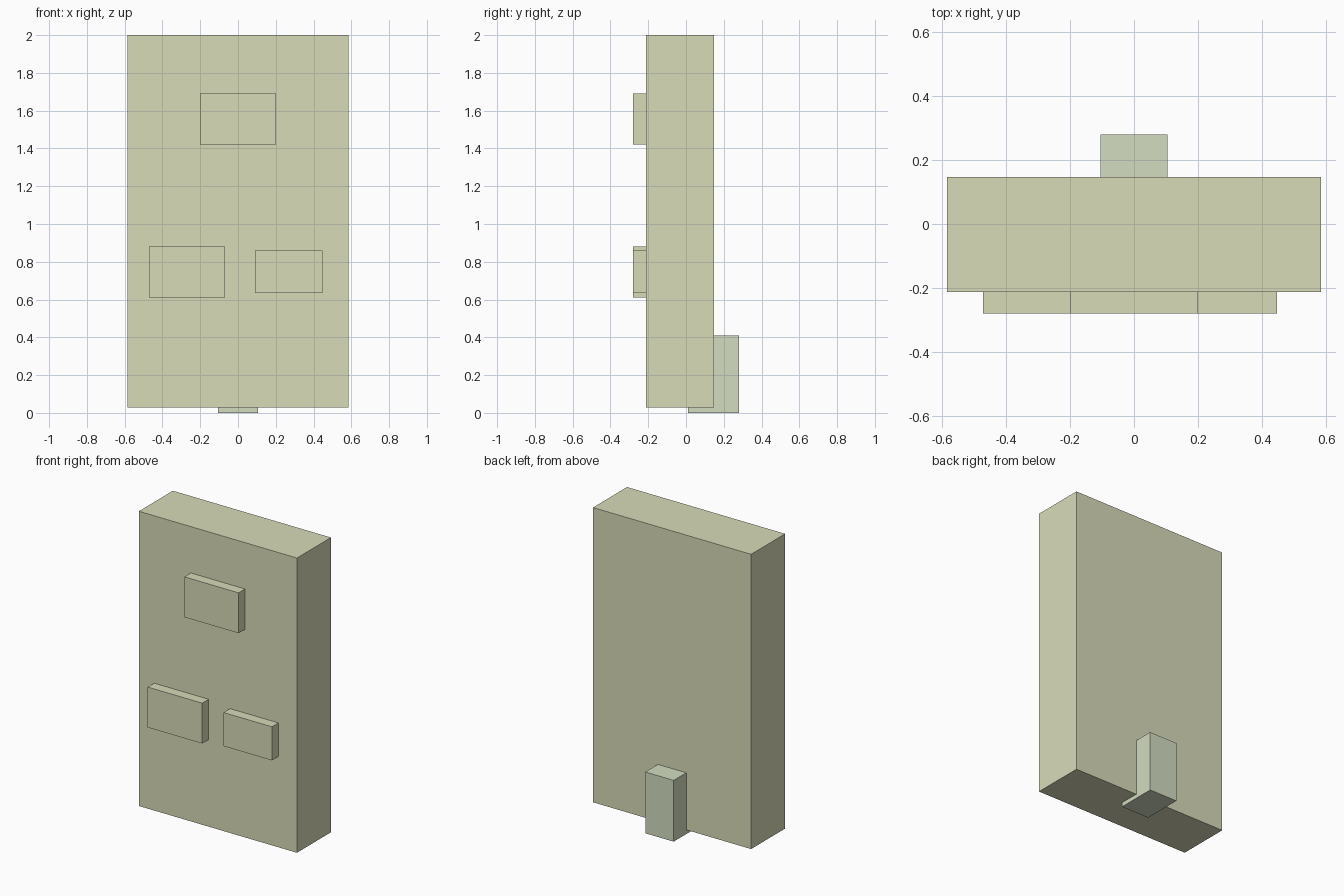
import bpy

if "Cube" in bpy.data.objects:
    bpy.data.objects.remove(bpy.data.objects["Cube"])


def material(name, rgb):
    m = bpy.data.materials.new(name)
    m.diffuse_color = (*rgb, 1.0)
    m.use_nodes = True
    m.node_tree.nodes["Principled BSDF"].inputs["Base Color"].default_value = m.diffuse_color
    return m


def box(name, x, y, z, mat):
    """Axis-aligned box from (min, max) ranges."""
    bpy.ops.mesh.primitive_cube_add(size=1, location=[sum(r) / 2 for r in (x, y, z)])
    ob = bpy.context.object
    ob.name = name
    ob.scale = [r[1] - r[0] for r in (x, y, z)]
    bpy.ops.object.transform_apply(location=False, rotation=False, scale=True)
    ob.data.materials.append(mat)
    return ob


cream = material("cream", (0.69, 0.71, 0.485))
pale_green = material("pale_green", (0.645, 0.716, 0.527))

# Main upright slab
box("body", (-0.585, 0.585), (-0.212, 0.147), (0.028, 2.0), cream)

# Raised plates on the front face
plates = {
    "upper_plate": ((-0.20, 0.20), (1.42, 1.69)),
    "lower_left_plate": ((-0.472, -0.069), (0.61, 0.88)),
    "lower_right_plate": ((0.09, 0.447), (0.635, 0.86)),
}
for name, (x, z) in plates.items():
    box(name, x, (-0.28, -0.21), z, cream)

# Rear foot, tucked partly under the slab
box("rear_foot", (-0.105, 0.105), (0.01, 0.28), (0.0, 0.41), pale_green)
